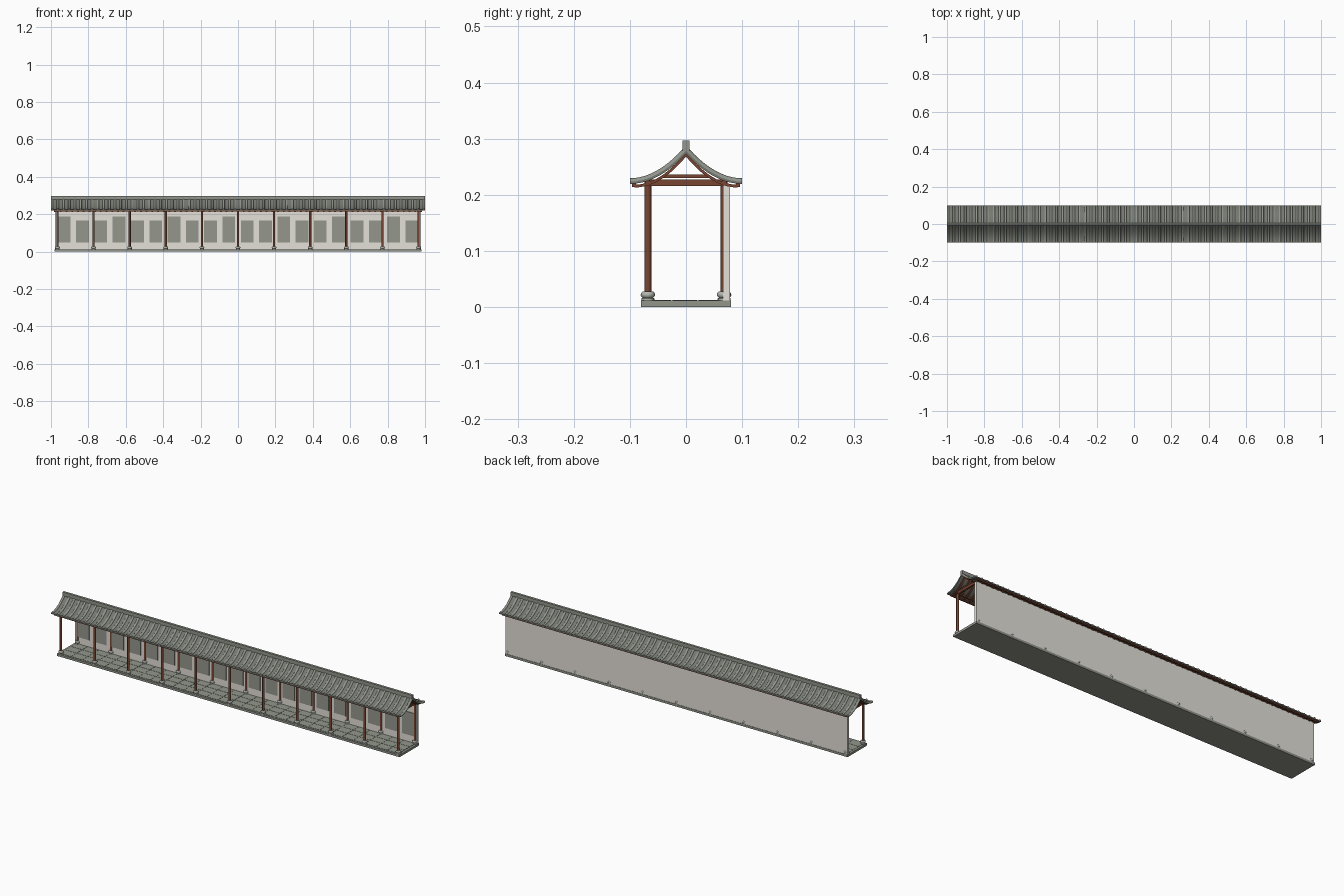
import bpy, bmesh, math
from mathutils import Matrix, Vector

cube = bpy.data.objects.get("Cube")
if cube:
    bpy.data.objects.remove(cube, do_unlink=True)


def material(name, rgb):
    m = bpy.data.materials.new(name)
    m.use_nodes = True
    m.diffuse_color = (*rgb, 1)
    m.node_tree.nodes["Principled BSDF"].inputs["Base Color"].default_value = (*rgb, 1)
    return m


PLASTER = material("pale plaster", (0.78, 0.75, 0.69))
PANEL = material("grey panel", (0.30, 0.31, 0.27))
STONE = material("grey stone", (0.29, 0.305, 0.26))
BASE = material("light stone", (0.46, 0.48, 0.43))
JOINT = material("dark joint", (0.10, 0.11, 0.095))
WOOD = material("red brown wood", (0.19, 0.06, 0.032))
TILE = material("roof tile", (0.29, 0.305, 0.265))
PAN = material("dark roof tile", (0.18, 0.19, 0.165))


def finish(name, bm, mat, smooth=False):
    bmesh.ops.recalc_face_normals(bm, faces=bm.faces[:])
    me = bpy.data.meshes.new(name)
    bm.to_mesh(me)
    bm.free()
    me.materials.append(mat)
    ob = bpy.data.objects.new(name, me)
    bpy.context.collection.objects.link(ob)
    if smooth:
        bpy.ops.object.select_all(action="DESELECT")
        ob.select_set(True)
        bpy.context.view_layer.objects.active = ob
        bpy.ops.object.shade_smooth_by_angle(angle=math.radians(40))
    return ob


def add_box(bm, x0, x1, y0, y1, z0, z1):
    mat = Matrix.Translation(((x0 + x1) / 2, (y0 + y1) / 2, (z0 + z1) / 2))
    mat = mat @ Matrix.Diagonal((x1 - x0, y1 - y0, z1 - z0, 1))
    bmesh.ops.create_cube(bm, size=1, matrix=mat)


def box(name, mat, *dims):
    bm = bmesh.new()
    add_box(bm, *dims)
    return finish(name, bm, mat)


def add_lathe(bm, x, y, profile, sides=16):
    rings = [[bm.verts.new((x + r * math.cos(2 * math.pi * i / sides),
                            y + r * math.sin(2 * math.pi * i / sides), z))
              for i in range(sides)] for r, z in profile]
    for a, b in zip(rings, rings[1:]):
        for i in range(sides):
            j = (i + 1) % sides
            bm.faces.new((a[i], a[j], b[j], b[i]))
    bm.faces.new(rings[0][::-1])
    bm.faces.new(rings[-1])


def add_sweep(bm, section, path):
    """Sweep an (x, normal offset) section along a (point, normal) path."""
    rings = [[bm.verts.new(p + n * h + Vector((x, 0, 0))) for x, h in section]
             for p, n in path]
    k = len(section)
    for a, b in zip(rings, rings[1:]):
        for i in range(k):
            j = (i + 1) % k
            bm.faces.new((a[i], a[j], b[j], b[i]))
    bm.faces.new(rings[0][::-1])
    bm.faces.new(rings[-1])


def slope(half, low, rise, side, steps=10):
    """Concave roof line from ridge to eave, with its normals."""
    path = []
    for i in range(steps + 1):
        t = i / steps
        n = Vector((0, side * 2 * rise * (1 - t) / half, 1)).normalized()
        path.append((Vector((0, side * half * t, low + rise * (1 - t) ** 2)), n))
    return path


def array(ob, count, step):
    mod = ob.modifiers.new("Array", "ARRAY")
    mod.count = count
    mod.use_relative_offset = False
    mod.use_constant_offset = True
    mod.constant_offset_displace = step


BAYS = 10
PITCH = 0.193
columns_x = [(i - BAYS / 2) * PITCH for i in range(BAYS + 1)]
COL_Y = 0.068

# Platform: slab, dark joint bed and paving
box("platform", STONE, -0.98, 0.98, -0.08, 0.08, 0, 0.0115)
box("paving_bed", JOINT, -0.972, 0.972, -0.072, 0.066, 0.0115, 0.0118)
paver = box("paving", STONE, -0.9685, -0.9065, -0.0695, -0.0265, 0.0115, 0.0126)
array(paver, 30, (0.0646, 0, 0))
array(paver, 3, (0, 0.0457, 0))

# Back wall with display panels, every third one taller
box("back_wall", PLASTER, -0.978, 0.978, 0.066, 0.078, 0.0115, 0.217)
bm = bmesh.new()
for i in range(20):
    x = (i - 9.5) * 0.0978
    add_box(bm, x - 0.034, x + 0.034, 0.063, 0.067, 0.048, 0.187 if i % 3 == 0 else 0.166)
finish("wall_panels", bm, PANEL)

# Columns and rounded stone bases
shafts, bases = bmesh.new(), bmesh.new()
base_profile = [(0.0115, 0.0115), (0.0115, 0.0155), (0.0095, 0.0165), (0.0125, 0.0195),
                (0.0128, 0.022), (0.0122, 0.025), (0.009, 0.028)]
for x in columns_x:
    for y in (-COL_Y, COL_Y):
        add_lathe(shafts, x, y, [(0.0061, 0.027), (0.0061, 0.226)])
        add_lathe(bases, x, y, base_profile)
finish("columns", shafts, WOOD, True)
finish("column_bases", bases, BASE, True)

# Cross beams and long purlins
bm = bmesh.new()
for x in columns_x:
    add_box(bm, x - 0.005, x + 0.005, -0.072, 0.072, 0.216, 0.2277)
    add_box(bm, x - 0.004, x + 0.004, -0.041, 0.041, 0.230, 0.2365)
finish("cross_beams", bm, WOOD)
bm = bmesh.new()
for s in (-1, 1):
    for y, half, z0, z1 in ((COL_Y, 0.004, 0.217, 0.2275), (0.0925, 0.0035, 0.214, 0.2225)):
        add_box(bm, -0.985, 0.985, s * y - half, s * y + half, z0, z1)
finish("purlins", bm, WOOD)

# Roof: curved rafters, dark pan layer and round cover tiles
ROWS = 66
STEP = 1.988 / (ROWS - 1)
rafter, pan, cover = bmesh.new(), bmesh.new(), bmesh.new()
r = 0.006
half_round = [(r * math.cos(math.pi * i / 6), r * math.sin(math.pi * i / 6)) for i in range(7)]
for s in (-1, 1):
    add_sweep(rafter, [(-0.005, -0.0025), (0.005, -0.0025), (0.005, 0.0025), (-0.005, 0.0025)],
              slope(0.092, 0.2155, 0.0565, s))
    add_sweep(pan, [(-0.999, -0.004), (0.999, -0.004), (0.999, 0.001), (-0.999, 0.001)],
              slope(0.1, 0.2235, 0.0555, s))
    add_sweep(cover, half_round, slope(0.1, 0.2235, 0.0555, s))
rafters = finish("rafters", rafter, WOOD)
rafters.location.x = -0.978
array(rafters, ROWS - 1, (1.956 / (ROWS - 2), 0, 0))
finish("roof_pan_tiles", pan, PAN, True)
covers = finish("roof_cover_tiles", cover, TILE, True)
covers.location.x = -0.994
array(covers, ROWS, (STEP, 0, 0))

# Square ridge
box("ridge", TILE, -1, 1, -0.0062, 0.0062, 0.278, 0.2965)
